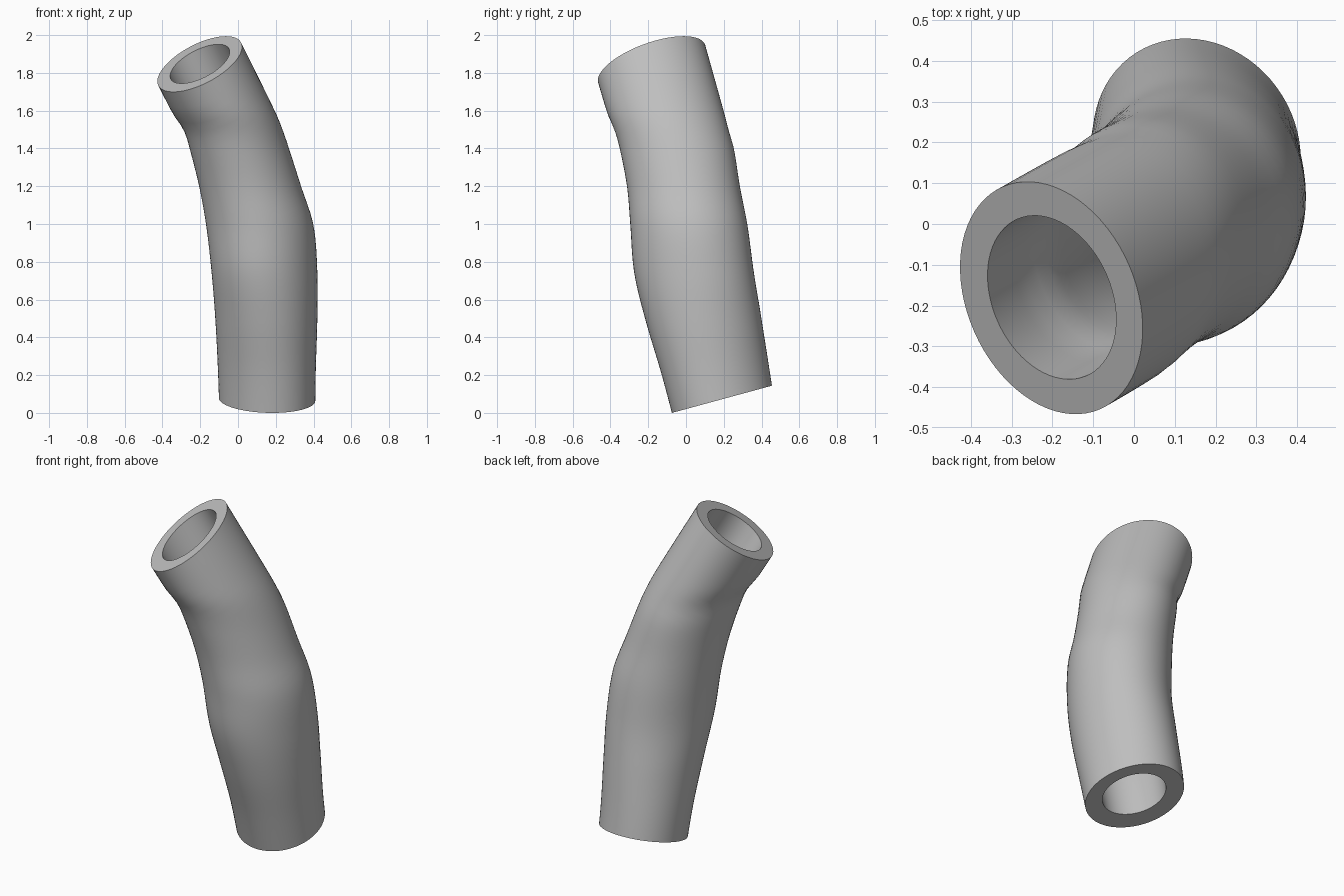
import bpy, bmesh, math

cube = bpy.data.objects.get("Cube")
if cube:
    bpy.data.objects.remove(cube, do_unlink=True)

# Level sections: height, centre x, centre y, half width x, half width y, skew
SECTIONS = [
    (-.2, .157, .244, .25, .266, -.1), (.2, .153, .16, .258, .287, -.1),
    (.5, .15, .092, .27, .308, -.03), (.75, .14, .042, .28, .317, .05),
    (1, .115, .015, .284, .31, .05), (1.2, .065, -.013, .27, .299, .05),
    (1.4, .008, -.048, .263, .302, .05), (1.5, -.025, -.076, .262, .302, .05),
    (1.6, -.078, -.11, .274, .31, .05), (2.2, -.376, -.28, .275, .312, .05)]
SIDES, ROWS = 72, 40


def slope(i, k):
    a, b = SECTIONS[max(i - 1, 0)], SECTIONS[min(i + 1, len(SECTIONS) - 1)]
    return (b[k] - a[k]) / (b[0] - a[0])


def section(z):
    """Smoothly interpolated section at height z."""
    i = 0
    while i < len(SECTIONS) - 2 and z > SECTIONS[i + 1][0]:
        i += 1
    a, b = SECTIONS[i], SECTIONS[i + 1]
    h = b[0] - a[0]
    t = (z - a[0]) / h
    s = t * t * (3 - 2 * t)
    return [a[k] * (1 - s) + b[k] * s + h * t * (1 - t)
            * ((1 - t) * slope(i, k) - t * slope(i + 1, k)) for k in range(1, 6)]


def wall_point(angle, z, inner):
    cx, cy, hx, hy, skew = section(z)
    f = min(max(z / 2, 0), 1)
    scale = .64 + .07 * f if inner else 1
    shift = .012 * (1 - f) if inner else 0
    return (cx + shift + scale * hx * math.cos(angle),
            cy + shift + scale * hy * math.sin(angle + skew), z)


# Slanted end cuts
def bottom_cut(x, y):
    return .075 + .272 * (y - .187)


def top_cut(x, y):
    return 1.852 + .55 * (x + .205) + .42 * (y + .175)


def cut_height(angle, inner, cut, z):
    for _ in range(25):
        x, y, _z = wall_point(angle, z, inner)
        z = cut(x, y)
    return z


# Closed loop up the outer wall and down the bore, carried round the tube
bm = bmesh.new()
loops = []
for s in range(SIDES):
    angle = math.tau * s / SIDES
    loop = []
    for inner in (False, True):
        low = cut_height(angle, inner, bottom_cut, 0)
        high = cut_height(angle, inner, top_cut, 1.85)
        line = [wall_point(angle, low + (high - low) * r / ROWS, inner)
                for r in range(ROWS + 1)]
        loop += line[::-1] if inner else line
    loops.append([bm.verts.new(p) for p in loop])
for s in range(SIDES):
    a, b = loops[s], loops[(s + 1) % SIDES]
    for r in range(len(a)):
        n = (r + 1) % len(a)
        bm.faces.new((a[r], b[r], b[n], a[n]))
bmesh.ops.recalc_face_normals(bm, faces=bm.faces[:])
floor = min(v.co.z for v in bm.verts)
bmesh.ops.translate(bm, verts=bm.verts[:], vec=(0, 0, -floor))

mesh = bpy.data.meshes.new("bent_tube")
bm.to_mesh(mesh)
bm.free()
tube = bpy.data.objects.new("bent_tube", mesh)
bpy.context.collection.objects.link(tube)

# Grey finish
grey = bpy.data.materials.new("plain_grey")
grey.use_nodes = True
grey.diffuse_color = (.52, .52, .52, 1)
grey.node_tree.nodes["Principled BSDF"].inputs["Base Color"].default_value = (.52, .52, .52, 1)
mesh.materials.append(grey)

bpy.ops.object.select_all(action='DESELECT')
tube.select_set(True)
bpy.context.view_layer.objects.active = tube
bpy.ops.object.shade_smooth_by_angle(angle=math.radians(35))
